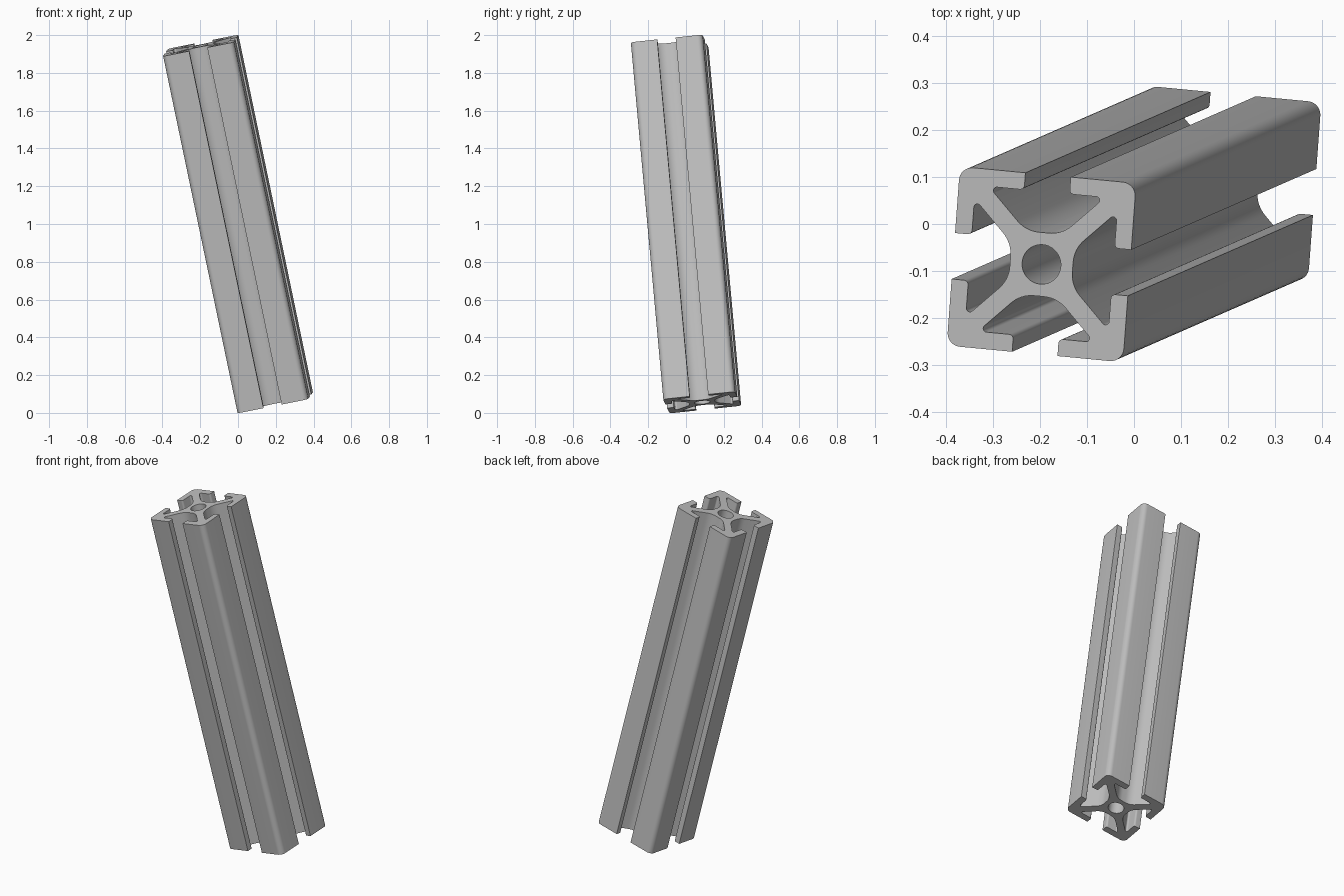
import bpy
import math
from mathutils import Vector, Matrix

cube = bpy.data.objects.get("Cube")
if cube:
    bpy.data.objects.remove(cube, do_unlink=True)

HALF = 0.192      # half the width of the square section
LENGTH = 1.938    # length of the bar


def fillet(corners, steps=8):
    """Round each (x, y, radius) corner of a closed outline with an arc."""
    outline = []
    for i, (x, y, r) in enumerate(corners):
        p = Vector((x, y))
        if r == 0:
            outline.append(p)
            continue
        a = (Vector(corners[i - 1][:2]) - p).normalized()
        b = (Vector(corners[(i + 1) % len(corners)][:2]) - p).normalized()
        half = a.angle(b) / 2
        centre = p + (a + b).normalized() * r / math.sin(half)
        start = p + a * r / math.tan(half) - centre
        end = p + b * r / math.tan(half) - centre
        sweep = start.angle_signed(end)
        for k in range(steps + 1):
            turn = Matrix.Rotation(-sweep * k / steps, 2)
            outline.append(centre + turn @ start)
    return outline


def add_outline(curve, points):
    spline = curve.splines.new("POLY")
    spline.points.add(len(points) - 1)
    for target, p in zip(spline.points, points):
        target.co = (p.x * HALF, p.y * HALF, 0, 1)
    spline.use_cyclic_u = True


# Half of one T-slot: lip, undercut, diagonal web and core
half_slot = [(0.257, 1, 0), (0.257, 0.81, 0.05), (0.66, 0.81, 0.04), (0.205, 0.355, 0.36)]
side = [(1, 1, 0.15)] + half_slot + [(-x, y, r) for x, y, r in reversed(half_slot)]

# Four sides, each a quarter turn from the last
section = []
for quarter in range(4):
    for x, y, r in side:
        for _ in range(quarter):
            x, y = -y, x
        section.append((x, y, r))

curve = bpy.data.curves.new("slotted_bar", "CURVE")
curve.dimensions = "2D"
curve.fill_mode = "BOTH"
curve.extrude = LENGTH / 2
add_outline(curve, fillet(section))

# Round bore through the core
bore = [Vector((math.cos(t), math.sin(t))) * 0.22
        for t in (math.tau * k / 40 for k in range(40))]
add_outline(curve, bore)

bar = bpy.data.objects.new("slotted_bar", curve)
bpy.context.collection.objects.link(bar)

# Lean the bar along its axis
axis = Vector((-0.394, -0.172, 1.89)).normalized()
across = Vector((0.372, -0.0355, 0.0743))
across = (across - axis * across.dot(axis)).normalized()
tilt = Matrix((across, axis.cross(across), axis)).transposed()
bar.matrix_world = Matrix.Translation((0, 0, 1)) @ tilt.to_4x4()

# Mesh with smooth fillets and crisp edges
bpy.ops.object.select_all(action="DESELECT")
bar.select_set(True)
bpy.context.view_layer.objects.active = bar
bpy.ops.object.convert(target="MESH")
bar = bpy.context.object
bpy.ops.object.mode_set(mode="EDIT")
bpy.ops.mesh.select_all(action="SELECT")
bpy.ops.mesh.remove_doubles(threshold=0.0001)
bpy.ops.mesh.normals_make_consistent(inside=False)
bpy.ops.object.mode_set(mode="OBJECT")
bpy.ops.object.shade_smooth_by_angle(angle=math.radians(30))

# Plain aluminium grey
grey = bpy.data.materials.new("aluminium_grey")
grey.use_nodes = True
colour = (0.52, 0.52, 0.52, 1)
grey.diffuse_color = colour
grey.node_tree.nodes["Principled BSDF"].inputs["Base Color"].default_value = colour
bar.data.materials.clear()
bar.data.materials.append(grey)
